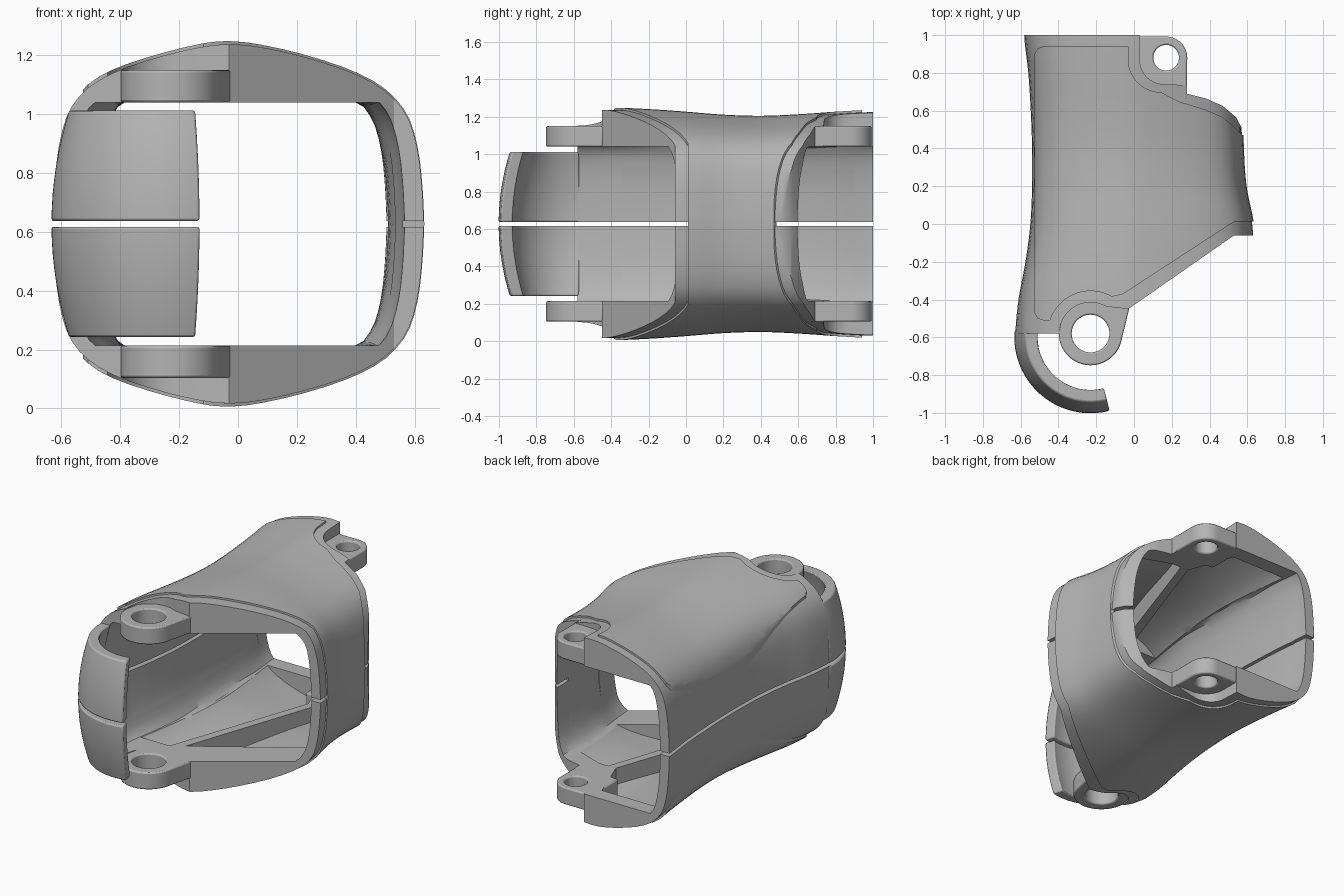
import bpy, bmesh, math

if "Cube" in bpy.data.objects:
    bpy.data.objects.remove(bpy.data.objects["Cube"])

MID = 0.627          # height of the mirror plane
PEAK_X = -0.03       # where the ridge of the section sits
TOP, LUG_TOP = 0.413, 0.523   # ceiling and lug height above the mirror plane

grey = bpy.data.materials.new("warm_grey")
grey.use_nodes = True
grey.diffuse_color = (0.46, 0.46, 0.46, 1)
grey.node_tree.nodes["Principled BSDF"].inputs["Base Color"].default_value = (0.46, 0.46, 0.46, 1)


def spline(vals, t):
    """Catmull-Rom through evenly spaced values, t from 0 to 1."""
    f = min(max(t, 0), 1) * (len(vals) - 1)
    i = min(int(f), len(vals) - 2)
    f -= i
    a, b, c, d = (vals[min(max(k, 0), len(vals) - 1)] for k in range(i - 1, i + 3))
    return b + 0.5 * f * (c - a + f * (2*a - 5*b + 4*c - d + f * (3*(b - c) + d - a)))


# Half widths and height of the tube, evenly spaced from y = -0.6 to y = 1
LEFT = (.635, .617, .58, .554, .545, .545, .552, .565, .587)
RIGHT = (.641, .641, .641, .631, .592, .578, .575, .575, .575)
HEIGHT = (.62, .622, .614, .6, .584, .578, .586, .6, .61)
# Quarter of the rounded section, from side to ridge
SIDE_U = (1, .99, .965, .91, .8, .62, .37, .13, 0)
SIDE_V = (0, .22, .44, .625, .76, .86, .94, .99, 1)


def finish(bm, name):
    bmesh.ops.recalc_face_normals(bm, faces=bm.faces)
    me = bpy.data.meshes.new(name)
    bm.to_mesh(me)
    bm.free()
    ob = bpy.data.objects.new(name, me)
    me.materials.append(grey)
    bpy.context.collection.objects.link(ob)
    return ob


def loft(rings, name):
    bm = bmesh.new()
    rows = [[bm.verts.new(p) for p in r] for r in rings]
    n = len(rows[0])
    for a, b in zip(rows, rows[1:]):
        for i in range(n):
            j = (i + 1) % n
            bm.faces.new((a[i], a[j], b[j], b[i]))
    bm.faces.new(rows[0])
    bm.faces.new(rows[-1])
    return finish(bm, name)


def tube(name, off, h_off, ceiling=9):
    """Solid waisted tube along y, shrunk in width and height, cut flat at the ceiling."""
    rings, n = [], 20
    for k in range(57):
        y = -1.2 + k * 2.4 / 56
        t = (y + 0.6) / 1.6
        wl = spline(LEFT, t) + PEAK_X - off
        wr = spline(RIGHT, t) - PEAK_X - off
        h = spline(HEIGHT, t) - h_off
        ring = []
        for i in range(4 * n):
            q, s = divmod(i, n)
            s = s / n if q % 2 == 0 else 1 - s / n
            u, v = spline(SIDE_U, s), spline(SIDE_V, s) * h
            x = u * wr if q in (0, 3) else -u * wl
            v = min(v, ceiling) * (1 if q < 2 else -1)
            ring.append((PEAK_X + x, y, MID + v))
        rings.append(ring)
    return loft(rings, name)


def prism(name, pts, z0=-2, z1=2):
    return loft([[(x, y, MID + z) for x, y in pts] for z in (z0, z1)], name)


def box(name, x0, x1, y0, y1, z):
    return prism(name, [(x0, y0), (x1, y0), (x1, y1), (x0, y1)], -z, z)


def arc(c, r, a0, a1, n=20):
    ang = [math.radians(a0 + (a1 - a0) * i / n) for i in range(n + 1)]
    return [(c[0] + r * math.cos(a), c[1] + r * math.sin(a)) for a in ang]


def boolean(ob, op, *cutters):
    for c in cutters:
        m = ob.modifiers.new("cut", "BOOLEAN")
        m.operation, m.object, m.solver = op, c, "EXACT"
    dg = bpy.context.evaluated_depsgraph_get()
    me = bpy.data.meshes.new_from_object(ob.evaluated_get(dg))
    ob.modifiers.clear()
    ob.data = me
    for c in cutters:
        bpy.data.objects.remove(c)


HINGE, PIN = (-.23, -.58), (.17, .88)


def outline(gap):
    """Plan of the shell, pulled in by gap along its trimmed edges."""
    g = gap
    back = [(.03 - g, 1 - g), (.03 - g, .87)]
    back += arc((.16 - g * .3, .87), .13 + g * .7, 180, 270, 10)
    back += [(.28 - g * .6, .735 - g * 1.5), (.28, .69 - g * .9), (.38, .665 - g),
             (.47, .625 - g), (.54, .565 - g), (.575, .50 - g * .5), (.8, .48 - g * .2)]
    front = [(.8, -.06 + g * 1.2), (.53, -.06 + g * 1.2), (-.03 - g * .5, -.45 + g * 1.3)]
    return back + front + arc(HINGE, .165 + g, 60, 180 - g * 300)


# Frame: waisted tube trimmed in plan, hollowed, with lightening pockets
frame = tube("frame_shell", .005, .012)
boolean(frame, "INTERSECT", prism("trim", outline(0) + [(-.8, -.58), (-.8, 1)]))
boolean(frame, "DIFFERENCE", tube("hollow", .07, .02, TOP))
pockets = ([(-.8, -.34), (-.25, -.34), (.08, .6), (-.03, .9), (-.8, .9)],
           [(-.17, -.29), (.47, .13), (.8, .13), (.8, .42), (.47, .5), (.2, .6), (.135, .6)])
for plan in pockets:
    pocket = tube("pocket", .066, .055)
    boolean(pocket, "INTERSECT", prism("plan", plan))
    boolean(frame, "DIFFERENCE", pocket)

# Raised cover panel on top, underside and right wall
panel = tube("cover_panel", -.004, 0)
boolean(panel, "INTERSECT", prism("trim", outline(.06) + [(-.48, -.51), (-.51, -.5), (-.527, -.47),
                                                          (-.527, .9), (-.51, .93), (-.48, .94)]))
boolean(panel, "DIFFERENCE", tube("hollow", .014, .035))

# Seam between the halves; the right panel wall stays closed
boolean(frame, "DIFFERENCE", box("seam", -1, 0, -2, 2, .01), box("seam", .4, 1, -1, .015, .01),
        box("seam", .4, 1, .47, 1, .01))
parts = [frame, panel]

# Curved hook and pivot lugs, one set for each half
for s, half in ((1, "upper"), (-1, "lower")):
    rings = []
    for k in range(33):
        a = math.radians(175 + 109.5 * k / 32)
        r = []
        for i in range(9):
            z = .01 + .375 * i / 8
            r.append((.404 - .06 * (z / .385) ** 2, z))
        r += [(q - .066, z) for q, z in reversed(r)]
        rings.append([(HINGE[0] + q * math.cos(a), -.598 + q * math.sin(a), MID + s * z) for q, z in r])
    hook = loft(rings, half + "_hook")

    z0, z1 = sorted((s * TOP, s * LUG_TOP))
    front = prism(half + "_front_lug", arc(HINGE, .168, 180, 350, 40) +
                  [(-.025, -.447), (-.1, -.36), (-.35, -.36)], z0, z1)
    boolean(front, "DIFFERENCE", prism("hole", arc(HINGE, .1, 0, 351, 39)))
    back = prism(half + "_back_lug", arc(PIN, .112, 0, 90, 16) +
                 [(-.02, .992), (-.02, .72), (.28, .66)], z0, z1)
    boolean(back, "DIFFERENCE", prism("hole", arc(PIN, .068, 0, 350, 35)))
    for ob in (hook, front, back):
        bev = ob.modifiers.new("soft_edges", "BEVEL")
        bev.width, bev.segments, bev.limit_method = .008, 2, "ANGLE"
        bev.angle_limit = math.radians(40)
    parts += [hook, front, back]

# Smooth shading with crisp edges
bpy.ops.object.select_all(action="DESELECT")
for ob in parts:
    ob.select_set(True)
bpy.context.view_layer.objects.active = frame
bpy.ops.object.shade_smooth_by_angle(angle=math.radians(30))
